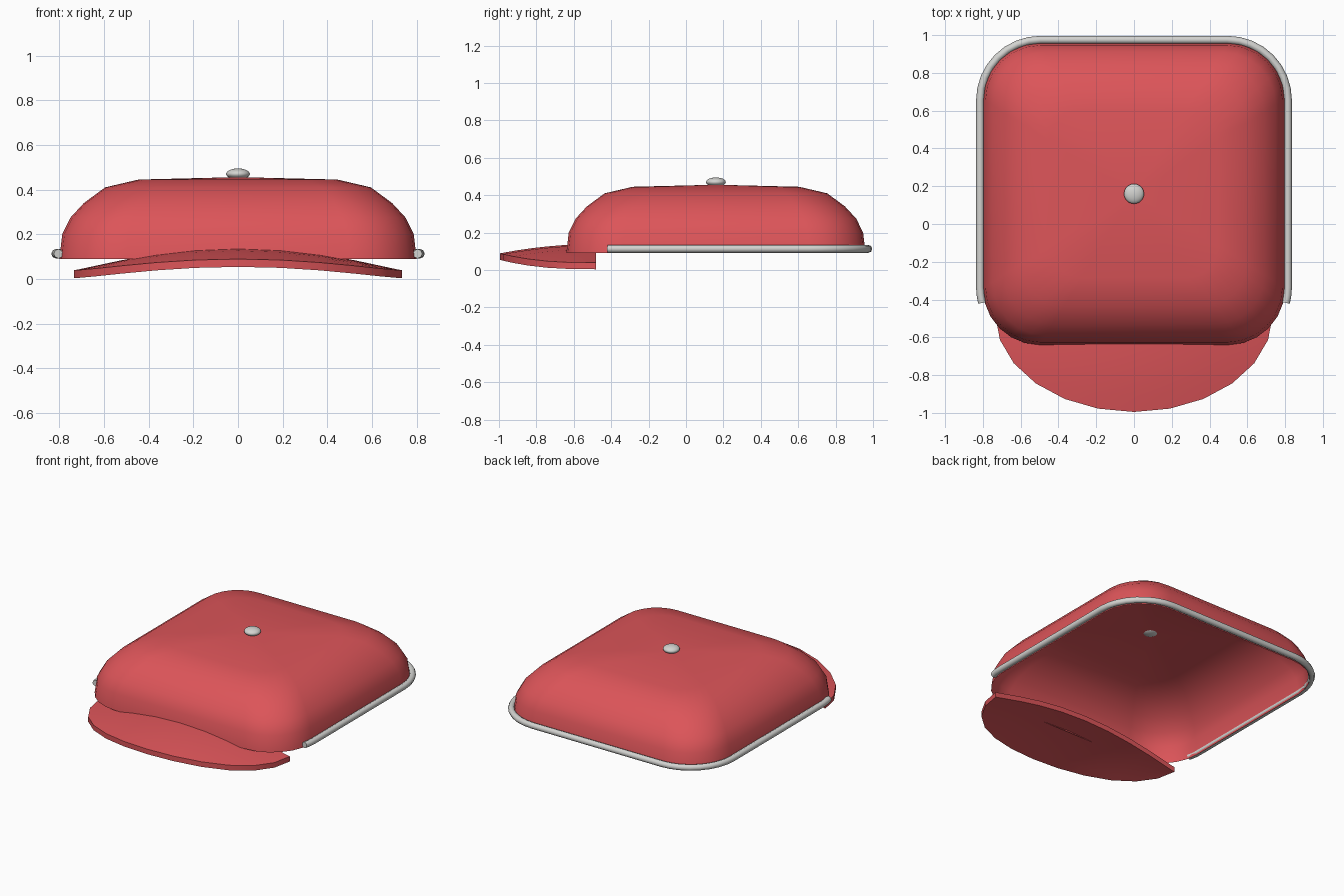
import bpy, bmesh, math
from mathutils import Vector

if "Cube" in bpy.data.objects:
    bpy.data.objects.remove(bpy.data.objects["Cube"], do_unlink=True)


def make_material(name, rgb, rough):
    mat = bpy.data.materials.new(name)
    mat.use_nodes = True
    mat.diffuse_color = (*rgb, 1)
    bsdf = mat.node_tree.nodes["Principled BSDF"]
    bsdf.inputs["Base Color"].default_value = (*rgb, 1)
    bsdf.inputs["Roughness"].default_value = rough
    return mat


RED = make_material("red cloth", (0.72, 0.09, 0.10), 0.7)
GREY = make_material("light grey trim", (0.65, 0.65, 0.63), 0.5)
MID_Y = 0.16


def finish(obj, mat, angle):
    obj.data.materials.append(mat)
    bpy.ops.object.select_all(action="DESELECT")
    obj.select_set(True)
    bpy.context.view_layer.objects.active = obj
    bpy.ops.object.shade_smooth_by_angle(angle=math.radians(angle))


def add_mesh(name, bm, mat, angle):
    bmesh.ops.recalc_face_normals(bm, faces=bm.faces)
    mesh = bpy.data.meshes.new(name)
    bm.to_mesh(mesh)
    bm.free()
    obj = bpy.data.objects.new(name, mesh)
    bpy.context.collection.objects.link(obj)
    finish(obj, mat, angle)
    return obj


def corner_arc(half, radius, sx, sy, start, end, z, steps):
    """Points round one corner of a rounded square centred on the crown."""
    flat = half - radius
    points = []
    for i in range(steps + 1):
        a = math.radians(start + (end - start) * i / steps)
        points.append(Vector((sx * flat + radius * math.cos(a),
                              MID_Y + sy * flat + radius * math.sin(a), z)))
    return points


CORNERS = [(1, 1), (-1, 1), (-1, -1), (1, -1)]


def rounded_square(half, radius, z, steps=6):
    ring = []
    for i, (sx, sy) in enumerate(CORNERS):
        ring += corner_arc(half, radius, sx, sy, 90 * i, 90 * i + 90, z, steps)
    return ring


# Crown: open shell of shrinking rounded squares meeting at a shallow peak
profile = [(0.80, 0.09), (0.787, 0.20), (0.75, 0.275), (0.69, 0.34),
           (0.595, 0.41), (0.445, 0.445)]
bm = bmesh.new()
rings = [[bm.verts.new(p) for p in rounded_square(half, 0.3 * half / 0.8, z)]
         for half, z in profile]
for low, high in zip(rings, rings[1:]):
    for i in range(len(low)):
        j = (i + 1) % len(low)
        bm.faces.new((low[i], low[j], high[j], high[i]))
peak = bm.verts.new((0, MID_Y, 0.456))
top = rings[-1]
for i in range(len(top)):
    bm.faces.new((top[i], top[(i + 1) % len(top)], peak))
add_mesh("crown", bm, RED, 60)

# Visor: arched half disc with a straight inner edge, given thickness
WIDTH, DEPTH, INNER_Y, THICK = 0.735, 0.515, -0.48, 0.035


def visor_height(x, v):
    u = max(0, 1 - (x / WIDTH) ** 2)
    return 0.004 + 0.1 * u ** 1.15 - 0.05 * v * v


bm = bmesh.new()
COLS, ROWS = 12, 6
grids = []
for lift in (0, THICK):
    grid = []
    for c in range(COLS + 1):
        a = math.pi * c / COLS
        x = WIDTH * math.cos(a)
        grid.append([])
        for r in range(ROWS + 1):
            v = math.sin(a) * r / ROWS
            grid[-1].append(bm.verts.new(
                (x, INNER_Y - DEPTH * v, visor_height(x, v) + lift)))
    grids.append(grid)
    for c in range(COLS):
        for r in range(ROWS):
            bm.faces.new((grid[c][r], grid[c + 1][r],
                          grid[c + 1][r + 1], grid[c][r + 1]))
under, over = grids
for r in (0, ROWS):
    for c in range(COLS):
        bm.faces.new((under[c][r], under[c + 1][r],
                      over[c + 1][r], over[c][r]))
bmesh.ops.remove_doubles(bm, verts=bm.verts, dist=0.0005)
add_mesh("visor", bm, RED, 40)

# Piping: tube round the sides and back of the rim
HALF, RAD, Z = 0.815, 0.32, 0.113
path = (corner_arc(HALF, RAD, 1, -1, -15, 0, Z, 2)
        + corner_arc(HALF, RAD, 1, 1, 0, 90, Z, 8)
        + corner_arc(HALF, RAD, -1, 1, 90, 180, Z, 8)
        + corner_arc(HALF, RAD, -1, -1, 180, 195, Z, 2))
curve = bpy.data.curves.new("rim_piping", "CURVE")
curve.dimensions = "3D"
curve.bevel_depth = 0.021
curve.bevel_resolution = 2
curve.use_fill_caps = True
spline = curve.splines.new("POLY")
spline.points.add(len(path) - 1)
for point, co in zip(spline.points, path):
    point.co = (*co, 1)
piping = bpy.data.objects.new("rim_piping", curve)
bpy.context.collection.objects.link(piping)
bpy.ops.object.select_all(action="DESELECT")
piping.select_set(True)
bpy.context.view_layer.objects.active = piping
bpy.ops.object.convert(target="MESH")
finish(bpy.context.object, GREY, 50)

# Button: flattened ball on the peak
bpy.ops.mesh.primitive_uv_sphere_add(segments=24, ring_count=12, radius=0.053,
                                     location=(0, MID_Y, 0.47))
button = bpy.context.object
button.name = "top_button"
button.scale.z = 0.47
finish(button, GREY, 60)
